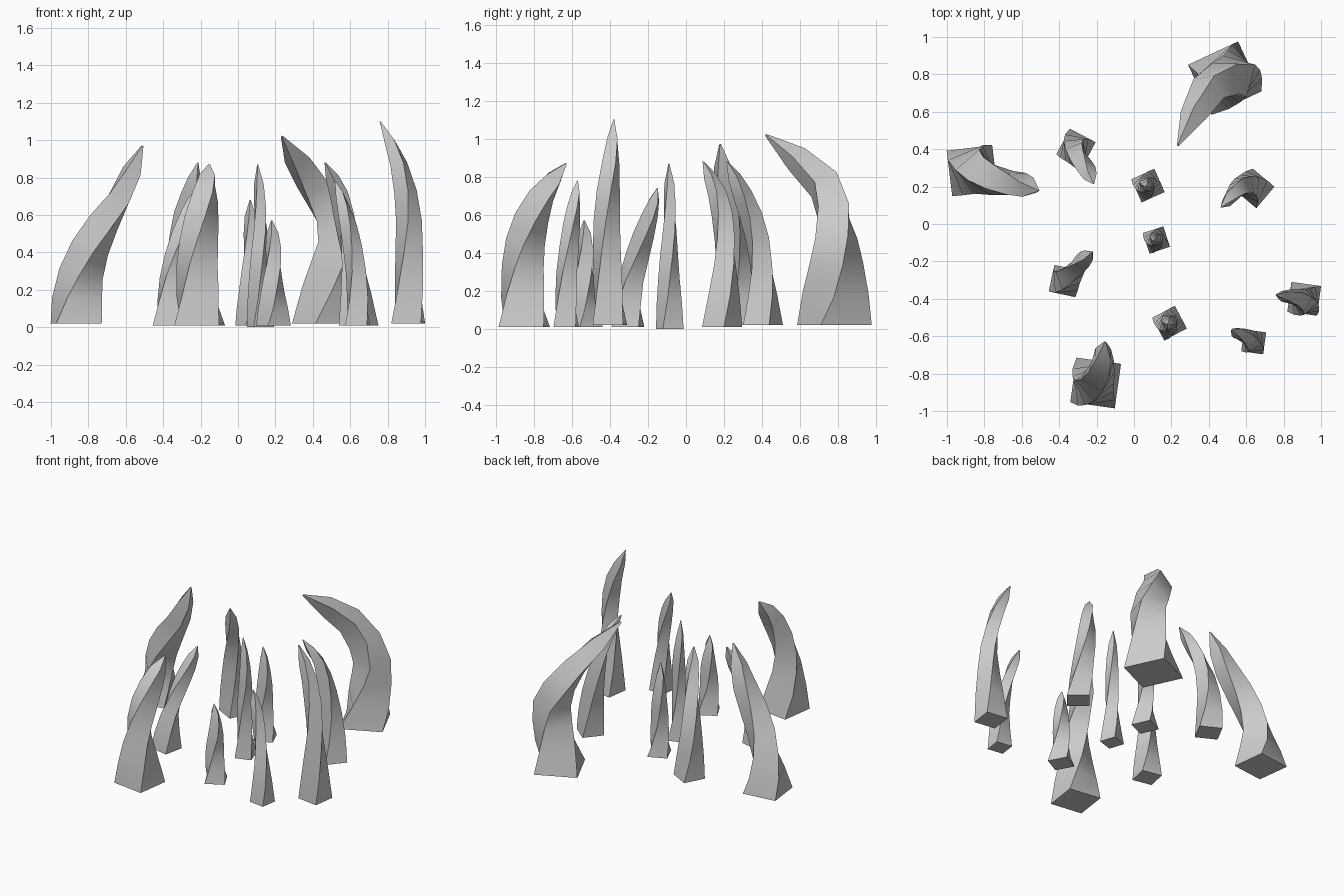
import bpy, bmesh, math
from mathutils import Vector, Matrix

if "Cube" in bpy.data.objects:
    bpy.data.objects.remove(bpy.data.objects["Cube"])

# Taper: (fraction along spike, width factor); spikes end in a sharp point
TAPER = [(0, 1.0), (0.15, .83), (0.3, .69), (0.45, .61), (0.6, .55),
         (0.75, .465), (0.88, .34), (1, .03)]
TWIST = math.radians(110)


def path_at(pts, t):
    """Smooth Catmull-Rom position through the control points."""
    n = len(pts) - 1
    i = min(int(t * n), n - 1)
    u = t * n - i
    p1, p2 = pts[i], pts[i + 1]
    p0 = pts[i - 1] if i > 0 else p1 * 2 - p2
    p3 = pts[i + 2] if i + 2 <= n else p2 * 2 - p1
    return 0.5 * (2 * p1 + (p2 - p0) * u + (2 * p0 - 5 * p1 + 4 * p2 - p3) * u * u
                  + (3 * p1 - p0 - 3 * p2 + p3) * u ** 3)


def spike(name, size, angle, points):
    """Square section, tapered and twisted along a bent path."""
    pts = [Vector(p) for p in points]
    bm = bmesh.new()
    rings = []
    for t, w in TAPER:
        c = path_at(pts, t)
        tan = path_at(pts, min(t + .03, 1)) - path_at(pts, max(t - .03, 0))
        if t == 0:
            tan = Vector((0, 0, 1))
        tilt = Vector((0, 0, 1)).rotation_difference(tan.normalized()).to_matrix()
        rot = tilt @ Matrix.Rotation(math.radians(angle) + TWIST * t, 3, 'Z')
        h = size * w / 2
        rings.append([bm.verts.new(c + rot @ Vector((x * h, y * h, 0)))
                      for x, y in ((-1, -1), (1, -1), (1, 1), (-1, 1))])
    for a, b in zip(rings, rings[1:]):
        for k in range(4):
            j = (k + 1) % 4
            bm.faces.new((a[k], a[j], b[j], b[k]))
    bm.faces.new(rings[0][::-1])
    bm.faces.new(rings[-1])
    me = bpy.data.meshes.new(name)
    bm.to_mesh(me)
    bm.free()
    ob = bpy.data.objects.new(name, me)
    bpy.context.collection.objects.link(ob)
    # smooth along the spike, crisp corners
    bpy.ops.object.select_all(action='DESELECT')
    ob.select_set(True)
    bpy.context.view_layer.objects.active = ob
    bpy.ops.object.shade_smooth_by_angle(angle=math.radians(40))


Z = 0.01
# Outer spikes bending towards the middle
spike("large_back_spike", .295, 25, [(.485, .78, .02), (.53, .79, .3), (.53, .785, .52),
                                     (.40, .725, .76), (.235, .42, 1.02)])
spike("left_spike", .245, 7, [(-.865, .285, .02), (-.85, .285, .24), (-.77, .25, .47),
                              (-.63, .215, .70), (-.51, .18, .97)])
spike("front_left_spike", .24, -8, [(-.205, -.85, Z), (-.22, -.86, .28), (-.205, -.835, .5),
                                    (-.175, -.76, .7), (-.155, -.63, .87)])
spike("right_spike", .16, -8, [(.91, -.4, .02), (.915, -.415, .35), (.91, -.415, .62),
                               (.86, -.395, .87), (.76, -.38, 1.1)])
spike("right_back_spike", .15, 50, [(.645, .19, Z), (.62, .205, .28), (.58, .2, .52),
                                    (.54, .165, .71), (.465, .09, .88)])
spike("left_back_spike", .155, 62, [(-.31, .405, .02), (-.32, .4, .28), (-.3, .365, .52),
                                    (-.255, .295, .71), (-.215, .215, .88)])
spike("left_middle_spike", .145, -12, [(-.37, -.305, Z), (-.36, -.295, .22), (-.32, -.245, .42),
                                       (-.265, -.19, .6), (-.225, -.15, .74)])
spike("right_front_spike", .118, -8, [(.64, -.63, Z), (.635, -.63, .25), (.605, -.61, .47),
                                      (.565, -.59, .64), (.52, -.57, .78)])
# Upright inner spikes
spike("inner_back_spike", .135, 24, [(.075, .205, Z), (.07, .205, .22), (.07, .21, .44),
                                     (.065, .2, .68)])
spike("inner_middle_spike", .115, 18, [(.12, -.085, 0), (.115, -.09, .3), (.12, -.085, .58),
                                       (.105, -.09, .87)])
spike("inner_front_spike", .137, 28, [(.19, -.53, Z), (.185, -.535, .2), (.19, -.53, .38),
                                      (.18, -.535, .57)])
